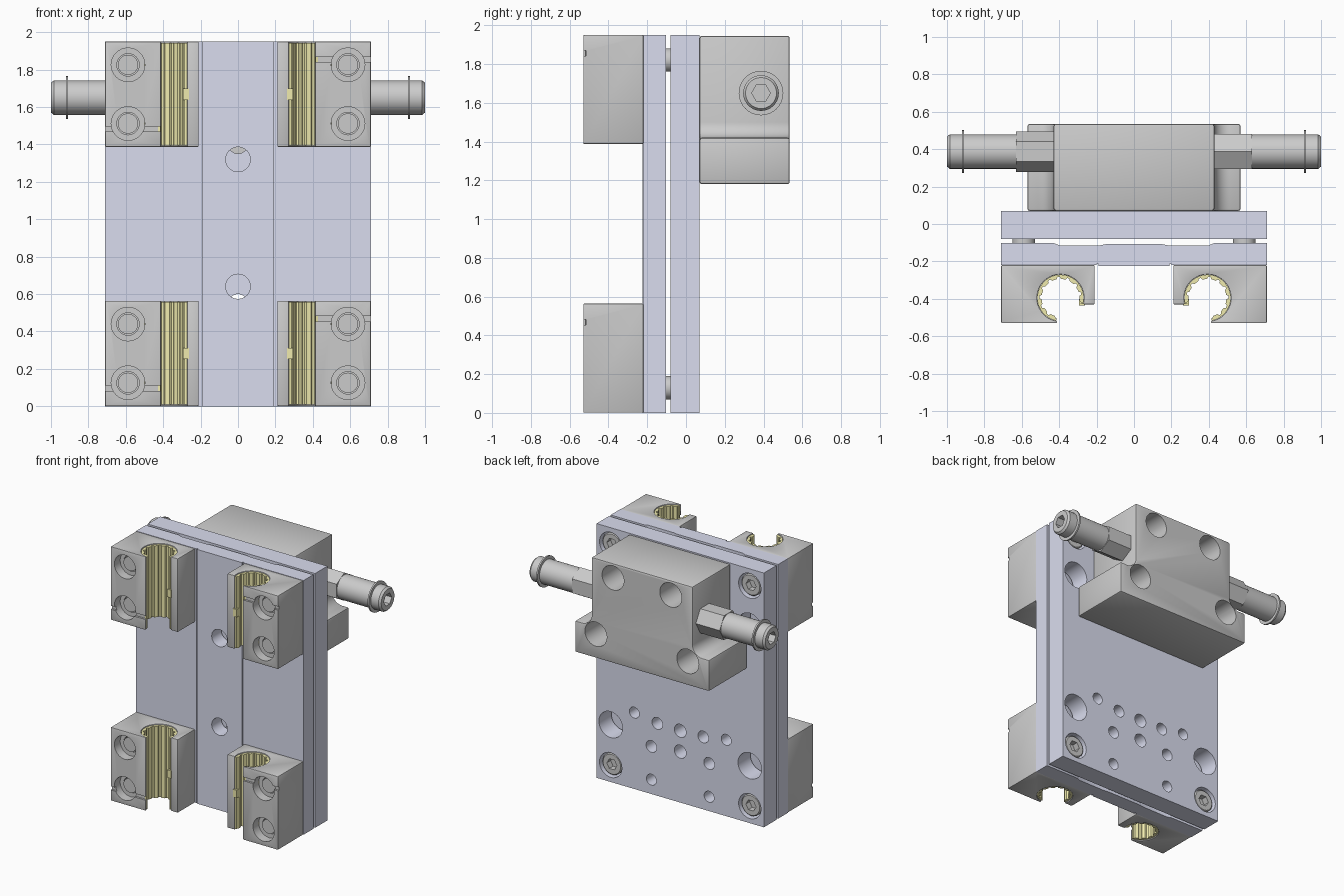
import bpy, bmesh
from math import sin, cos, pi, radians
from mathutils import Matrix

if "Cube" in bpy.data.objects:
    bpy.data.objects.remove(bpy.data.objects["Cube"])


def material(name, rgb):
    m = bpy.data.materials.new(name)
    m.diffuse_color = (*rgb, 1)
    m.use_nodes = True
    m.node_tree.nodes["Principled BSDF"].inputs["Base Color"].default_value = m.diffuse_color
    return m


BLUE = material("plate_blue", (0.70, 0.72, 0.86))
YELLOW = material("liner_yellow", (0.87, 0.83, 0.42))


def finish(bm, name, mat=None):
    bmesh.ops.recalc_face_normals(bm, faces=bm.faces)
    me = bpy.data.meshes.new(name)
    bm.to_mesh(me)
    bm.free()
    if mat:
        me.materials.append(mat)
    ob = bpy.data.objects.new(name, me)
    bpy.context.collection.objects.link(ob)
    return ob


def prism(name, pts, a, b, axis="z", mat=None):
    """Extrude an (x,y) outline along z, or an (x,z) outline along y."""
    bm = bmesh.new()
    put = (lambda p, h: (p[0], p[1], h)) if axis == "z" else (lambda p, h: (p[0], h, p[1]))
    lo, hi = [[bm.verts.new(put(p, h)) for p in pts] for h in (a, b)]
    bm.faces.new(lo)
    bm.faces.new(hi)
    for i in range(len(pts)):
        j = (i + 1) % len(pts)
        bm.faces.new((lo[i], lo[j], hi[j], hi[i]))
    return finish(bm, name, mat)


def box(name, x, y, z, mat=None):
    return prism(name, [(x[0], y[0]), (x[1], y[0]), (x[1], y[1]), (x[0], y[1])], *z, mat=mat)


def lathe(name, prof, at, axis="y", n=32, phase=0.0):
    """Solid of revolution from (radius, height) pairs; n=6 gives hexagons."""
    bm = bmesh.new()
    rings = []
    for r, h in prof:
        ring = []
        for k in range(n):
            t = 2 * pi * k / n + phase
            c, s = r * cos(t), r * sin(t)
            p = (h, c, s) if axis == "x" else (c, h, s)
            ring.append(bm.verts.new([p[i] + at[i] for i in range(3)]))
        rings.append(ring)
    bm.faces.new(rings[0])
    bm.faces.new(rings[-1])
    for u, v in zip(rings, rings[1:]):
        for k in range(n):
            j = (k + 1) % n
            bm.faces.new((u[k], u[j], v[j], v[k]))
    return finish(bm, name)


def bake(ob):
    dg = bpy.context.evaluated_depsgraph_get()
    me = bpy.data.meshes.new_from_object(ob.evaluated_get(dg))
    ob.modifiers.clear()
    ob.data = me


def bevel(ob, w, seg=2):
    m = ob.modifiers.new("bevel", "BEVEL")
    m.width, m.segments, m.limit_method = w, seg, "ANGLE"
    m.angle_limit = radians(35)


def cut(ob, cutters):
    for c in cutters:
        m = ob.modifiers.new("cut", "BOOLEAN")
        m.operation, m.object, m.solver = "DIFFERENCE", c, "EXACT"
    bake(ob)
    for c in cutters:
        bpy.data.objects.remove(c)


def arc(cx, cy, r, a0, a1, n):
    return [(cx + r * cos(radians(a0 + (a1 - a0) * i / n)),
             cy + r * sin(radians(a0 + (a1 - a0) * i / n))) for i in range(n + 1)]


def hole(x, z, r, y0, y1):
    return lathe("cutter", [(r, y0), (r, y1)], (x, 0, z))


# Back plate with its mirrored hole pattern
back = box("back_plate", (-.71, .71), (-.08, .07), (0, 1.95), BLUE)
cutters = []
pattern = [(.39, .585, .042), (.195, .555, .045), (.245, .365, .045), (.245, .11, .042)]
for flip in (False, True):
    for x, z, r in [(s * x, z, r) for x, z, r in pattern for s in (-1, 1)] + [(0, .55, .05), (0, .39, .05)]:
        cutters.append(hole(x, 1.95 - z if flip else z, r, -.2, .2))
    for s in (-1, 1):
        cutters.append(hole(s * .59, 1.82 if flip else .13, .095, -.03, .2))
        cutters.append(hole(s * .59, 1.51 if flip else .44, .1, -.2, .2))
cut(back, cutters)

# Front plate: raised centre strip, relieved back face
half = [(.19, -.225), (.19, -.213), (.20, -.213), (.20, -.22), (.71, -.22), (.71, -.102),
        (.43, -.102), (.40, -.114), (.18, -.114), (.15, -.108)]
front = prism("front_plate", half + [(-x, y) for x, y in reversed(half)], 0, 1.95, mat=BLUE)
cut(front, [hole(0, z, .066, -.4, .1) for z in (.64, 1.32)])

# Corner screws with hex sockets, and spacers between the plates
for s in (-1, 1):
    for z in (.13, 1.82):
        lathe("spacer", [(.06, -.112), (.06, -.07)], (s * .59, 0, z))
        sc = lathe("plate_screw", [(.083, -.035), (.083, .048), (.075, .056)], (s * .59, 0, z))
        cut(sc, [lathe("cutter", [(.043, .01), (.043, .2)], (s * .59, 0, z), n=6)])

# Open bearing block, built about its own centre height
CX, CY, R, H = .393, -.395, .125, .2815
block = prism("bearing_block", [(.21, -.22), (.71, -.22), (.71, -.53), (.412, -.53)]
              + arc(CX, CY, R, -81, 196, 40) + [(.21, CY - .035)], -H, H)
bevel(block, .01)
bake(block)
cut(block, [lathe("cutter", [(.09, -.6), (.09, -.46), (.06, -.46), (.06, -.3)], (.588, 0, z))
            for z in (-.157, .157)]
    + [box("cutter", (.35, .8), (-.6, -.515), (.172, .2))])

# Yellow scalloped liner with locating tab
inner = []
for k in range(81):
    t = -80 + 275 * k / 80
    r = .112 if k % 8 in (0, 1, 7) else .101
    inner.append((CX + r * cos(radians(t)), CY + r * sin(radians(t))))
liner = prism("bearing_liner", arc(CX, CY, R - .001, -80, 195, 40) + inner[::-1], -.274, .274, mat=YELLOW)
tab = box("liner_tab", (.262, .295), (-.437, -.40), (-.03, .03), YELLOW)
bolts = [lathe("block_bolt", [(.054, -.47), (.054, -.25)], (.588, 0, z)) for z in (-.157, .157)]

# Place four bearing sets; left ones are turned half round
masters = [block, liner, tab] + bolts
for zc in (.2825, 1.6685):
    for turn in (0, pi):
        for m in masters:
            c = m.copy()
            c.matrix_world = Matrix.Translation((0, 0, zc)) @ Matrix.Rotation(turn, 4, "Y")
            bpy.context.collection.objects.link(c)
for m in masters:
    bpy.data.objects.remove(m)

# Rear clamp body: wide foot, filleted up to a narrow top
side = [(.57, 1.18), (.57, 1.42)] + arc(.51, 1.50, .08, 270, 180, 10) + [(.43, 1.945)]
body = prism("rear_body", side + [(-x, z) for x, z in reversed(side)], .07, .535, axis="y")
bevel(body, .012)
bake(body)
cut(body, [hole(s * x, z, .093, .2, .7) for s in (-1, 1) for x, z in ((.245, 1.835), (.39, 1.365))])

# Side fittings: hex collar, tube, retaining ring, socketed end
for s in (-1, 1):
    at = (0, .387, 1.65)
    lathe("fitting_hex", [(.108, s * .42), (.108, s * .632)], at, "x", 6, pi / 6 if s > 0 else 0)
    prof = [(.092, .62), (.092, .908), (.115, .908), (.115, .92), (.092, .92), (.092, .985), (.08, 1.0)]
    tube = lathe("fitting_tube", [(r, s * h) for r, h in prof], at, "x")
    cut(tube, [lathe("cutter", [(.048, s * .93), (.048, s * 1.1)], at, "x", 6)])

# Smooth shading with sharp edges kept
bpy.ops.object.select_all(action="SELECT")
bpy.context.view_layer.objects.active = back
bpy.ops.object.shade_smooth_by_angle(angle=radians(30))
